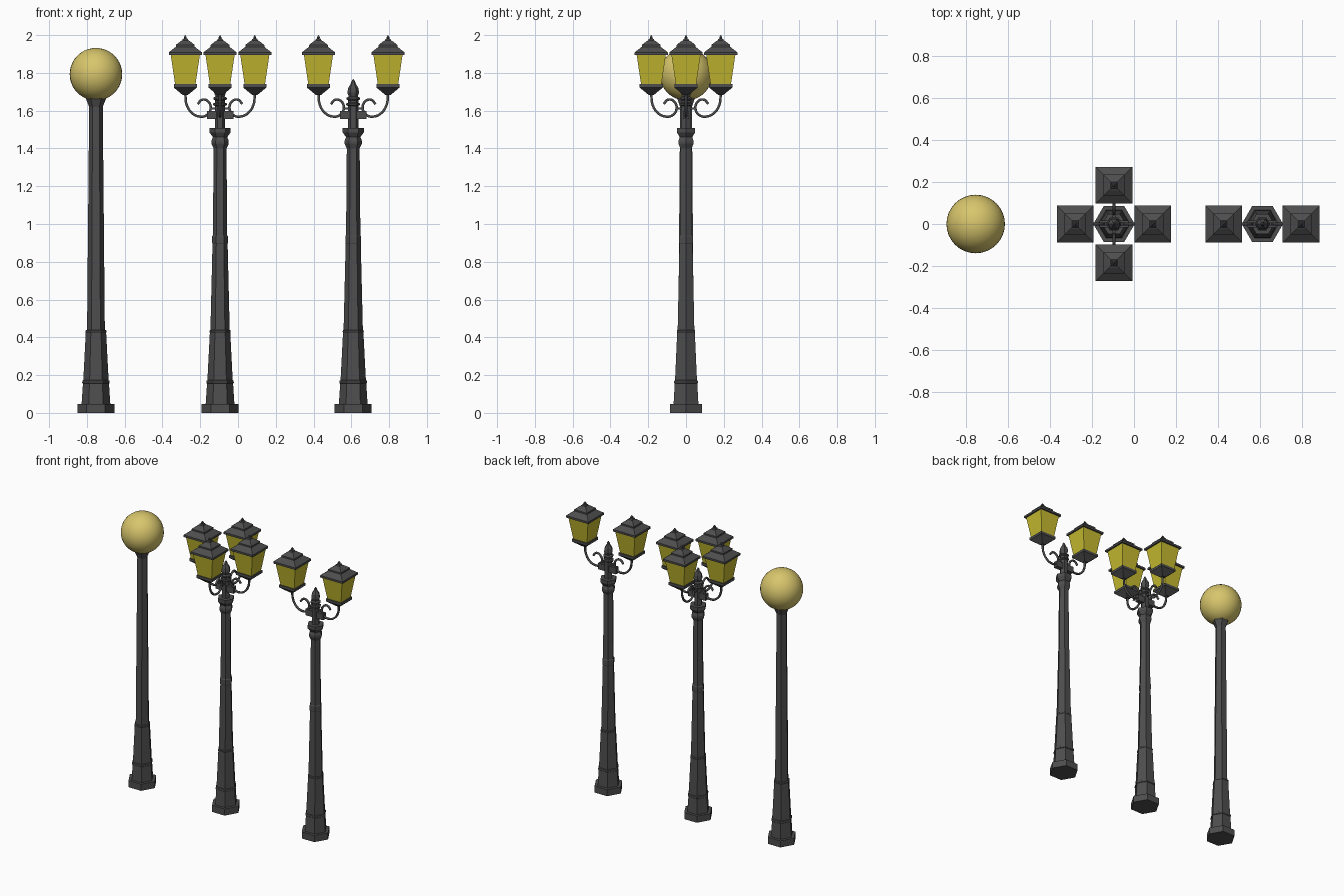
import bpy, bmesh
from math import cos, sin, pi, sqrt

if "Cube" in bpy.data.objects:
    bpy.data.objects.remove(bpy.data.objects["Cube"])


def material(name, colour):
    m = bpy.data.materials.new(name)
    m.use_nodes = True
    m.diffuse_color = colour
    m.node_tree.nodes["Principled BSDF"].inputs["Base Color"].default_value = colour
    return m


iron = material("dark iron", (0.075, 0.075, 0.075, 1))
glass = material("yellow glass", (0.56, 0.49, 0.03, 1))
globe_glass = material("pale globe", (0.68, 0.56, 0.15, 1))


def place(name, mesh, loc, turn=0):
    ob = bpy.data.objects.new(name, mesh)
    ob.location = loc
    ob.rotation_euler.z = turn
    bpy.context.collection.objects.link(ob)
    return ob


def finish(bm, name, *mats):
    bmesh.ops.recalc_face_normals(bm, faces=bm.faces)
    mesh = bpy.data.meshes.new(name)
    bm.to_mesh(mesh)
    bm.free()
    for m in mats:
        mesh.materials.append(m)
    return mesh


def turned(bm, profile, sides, start=0.0):
    """Faceted solid from (radius, height) pairs; returns one list of faces per band."""
    rings = [[bm.verts.new((r * cos(start + 2 * pi * i / sides),
                            r * sin(start + 2 * pi * i / sides), z))
              for i in range(sides)] for r, z in profile]
    bands = [[bm.faces.new((a[i], a[(i + 1) % sides], b[(i + 1) % sides], b[i]))
              for i in range(sides)] for a, b in zip(rings, rings[1:])]
    bm.faces.new(rings[0][::-1])
    bm.faces.new(rings[-1])
    return bands


def hex_mesh(name, profile):
    bm = bmesh.new()
    turned(bm, profile, 6)
    return finish(bm, name, iron)


# Post profiles: shared foot, then a plain or an ornate shaft
foot = [(.098, 0), (.098, .047), (.076, .047), (.069, .155), (.073, .158),
        (.072, .17), (.067, .173), (.054, .425), (.056, .428), (.055, .437)]
plain_post = hex_mesh("plain_post", foot + [(.047, .44), (.036, 1.62), (.054, 1.665), (.054, 1.685)])
ornate_post = hex_mesh("ornate_post", foot + [
    (.051, .44), (.040, .895), (.042, .90), (.042, .935), (.038, .94),
    (.034, 1.40), (.046, 1.425), (.046, 1.44), (.038, 1.46), (.056, 1.485),
    (.056, 1.508), (.027, 1.508), (.027, 1.625), (.037, 1.63), (.037, 1.638),
    (.027, 1.642), (.027, 1.655), (.036, 1.66), (.036, 1.668), (.024, 1.675),
    (.031, 1.695), (.027, 1.72), (.012, 1.745), (.010, 1.755), (.001, 1.768)])

# Lantern: square tray, framed glass body, tiered roof with a spike
bm = bmesh.new()
root = sqrt(2)
tray = [(.012, 1.682), (.022, 1.69), (.061, 1.722), (.061, 1.74), (.054, 1.74)]
roof = [(.077, 1.895), (.0875, 1.895), (.0875, 1.909), (.05, 1.938), (.05, 1.948),
        (.045, 1.952), (.024, 1.968), (.016, 1.972), (.013, 1.98), (.006, 1.982),
        (.008, 1.988), (.001, 2.0)]
bands = turned(bm, [(h * root, z) for h, z in tray + roof], 4, pi / 4)
panes = bands[len(tray) - 1]
bmesh.ops.inset_individual(bm, faces=panes, thickness=.009, depth=-.002)
for face in panes:
    face.material_index = 1
lantern = finish(bm, "lantern", iron, glass)

# Scrolled arm along +x, from the lantern tray round to the curled tip
curve = bpy.data.curves.new("arm_path", "CURVE")
curve.dimensions = "3D"
curve.bevel_depth = .0075
curve.bevel_resolution = 1
curve.resolution_u = 6
curve.use_fill_caps = True
path = [(.184, 1.69), (.177, 1.632), (.148, 1.587), (.108, 1.569), (.07, 1.577),
        (.05, 1.612), (.064, 1.65), (.095, 1.658), (.118, 1.635)]
spline = curve.splines.new("BEZIER")
spline.bezier_points.add(len(path) - 1)
for p, (x, z) in zip(spline.bezier_points, path):
    p.co = (x, 0, z)
    p.handle_left_type = p.handle_right_type = "AUTO"
helper = place("arm_helper", curve, (0, 0, 0))
bpy.context.view_layer.update()
arm = bpy.data.meshes.new_from_object(helper.evaluated_get(bpy.context.evaluated_depsgraph_get()))
arm.materials.clear()
arm.materials.append(iron)
bpy.data.objects.remove(helper)

# Cross bar that carries the arms
bm = bmesh.new()
bmesh.ops.create_cube(bm, size=1)
for v in bm.verts:
    v.co = (v.co.x * .14, v.co.y * .032, 1.577 + v.co.z * .044)
bar = finish(bm, "cross_bar", iron)


def lamp_post(label, x, arms):
    place(label + "_post", ornate_post, (x, 0, 0))
    place(label + "_cross_bar", bar, (x, 0, 0))
    for i in range(arms):
        a = 2 * pi * i / arms
        place(f"{label}_arm_{i + 1}", arm, (x, 0, 0), a)
        place(f"{label}_lantern_{i + 1}", lantern,
              (x + .184 * cos(a), .184 * sin(a), 0), a)
        # short tie from the scroll to the column
        bm = bmesh.new()
        bmesh.ops.create_cube(bm, size=1)
        for v in bm.verts:
            v.co = (.035 + v.co.x * .04, v.co.y * .012, 1.612 + v.co.z * .012)
        place(f"{label}_tie_{i + 1}", finish(bm, "tie", iron), (x, 0, 0), a)


lamp_post("four_arm", -.095, 4)
lamp_post("two_arm", .61, 2)

# Globe lamp
place("globe_post", plain_post, (-.752, 0, 0))
bm = bmesh.new()
bmesh.ops.create_uvsphere(bm, u_segments=32, v_segments=20, radius=.139)
for f in bm.faces:
    f.smooth = True
place("globe", finish(bm, "globe", globe_glass), (-.752, 0, 1.793))
